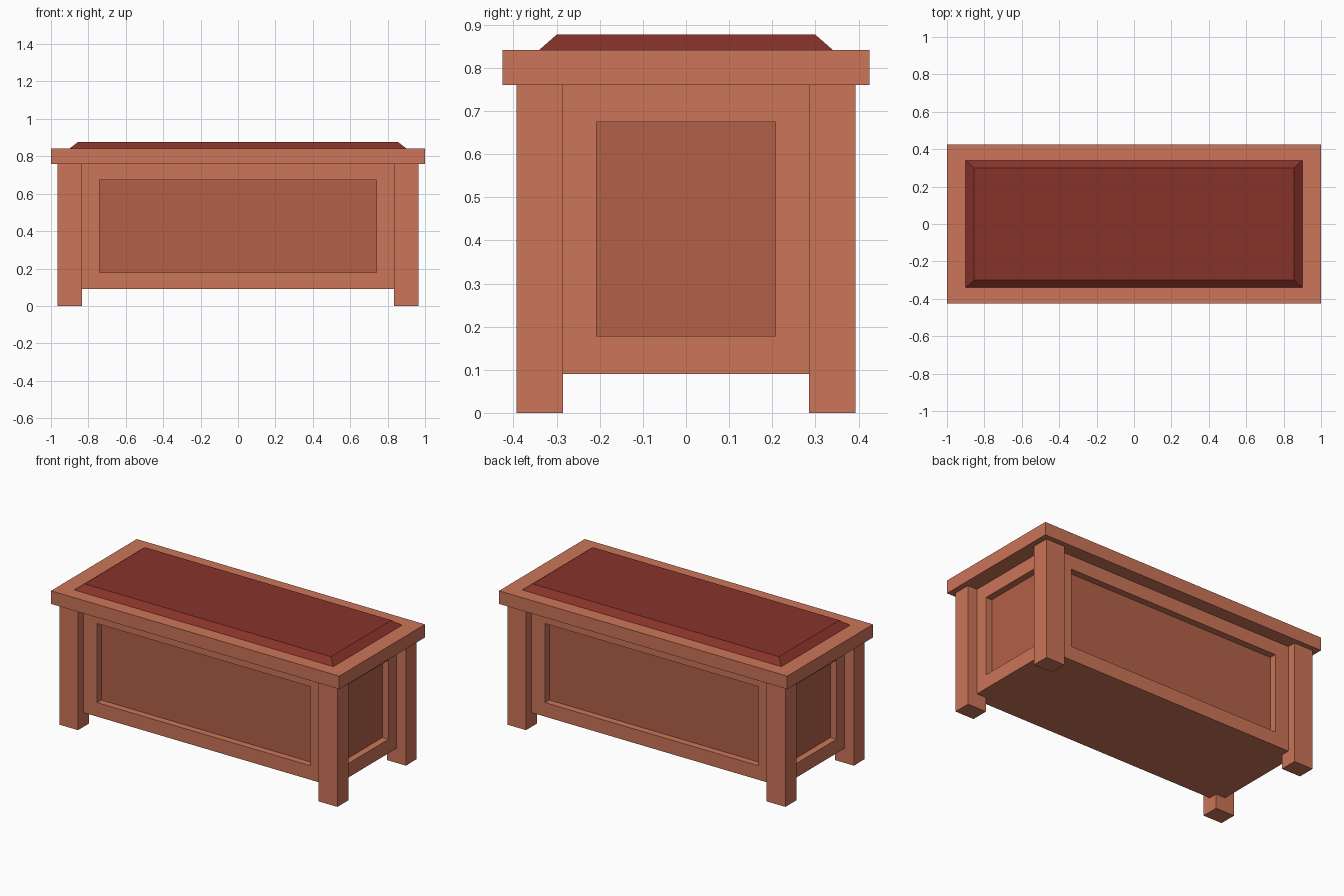
import bpy, bmesh

if "Cube" in bpy.data.objects:
    bpy.data.objects.remove(bpy.data.objects["Cube"])


def material(name, rgb):
    m = bpy.data.materials.new(name)
    m.diffuse_color = (*rgb, 1)
    m.use_nodes = True
    m.node_tree.nodes["Principled BSDF"].inputs["Base Color"].default_value = m.diffuse_color
    return m


wood = material("wood", (0.604, 0.178, 0.098))
panel_wood = material("panel_wood", (0.448, 0.118, 0.065))
red = material("red_cushion", (0.243, 0.033, 0.023))


def finish(name, bm, *mats):
    mesh = bpy.data.meshes.new(name)
    bm.to_mesh(mesh)
    bm.free()
    for m in mats:
        mesh.materials.append(m)
    ob = bpy.data.objects.new(name, mesh)
    bpy.context.collection.objects.link(ob)
    return ob


def box(x0, x1, y0, y1, z0, z1):
    bm = bmesh.new()
    bmesh.ops.create_cube(bm, size=1)
    for v in bm.verts:
        v.co = (x1 if v.co.x > 0 else x0,
                y1 if v.co.y > 0 else y0,
                z1 if v.co.z > 0 else z0)
    bm.normal_update()
    return bm


# Chest body with a sunken panel on each of the four sides
bm = box(-0.9, 0.9, -0.34, 0.34, 0.09, 0.76)
sides = [f for f in bm.faces if abs(f.normal.z) < 0.5]
bmesh.ops.inset_individual(bm, faces=sides, thickness=0.05)
for f in sides:
    wide = abs(f.normal.y) > 0.5
    axis, half = (0, 0.74) if wide else (1, 0.207)
    for v in f.verts:
        v.co[axis] = half if v.co[axis] > 0 else -half
        v.co.z = 0.674 if v.co.z > 0.4 else 0.178
bm.normal_update()
bmesh.ops.inset_individual(bm, faces=sides, thickness=0, depth=-0.042)
for f in sides:
    f.material_index = 1
finish("chest_body", bm, wood, panel_wood)

# Corner legs
for sx, side in ((-1, "left"), (1, "right")):
    for sy, end in ((-1, "front"), (1, "back")):
        cx, cy = sx * 0.9, sy * 0.339
        finish(f"{end}_{side}_leg",
               box(cx - 0.065, cx + 0.065, cy - 0.054, cy + 0.054, 0, 0.76), wood)

# Overhanging lid
finish("lid", box(-1, 1, -0.425, 0.425, 0.76, 0.842), wood)

# Cushion with sloping edges
bm = box(-0.9, 0.9, -0.34, 0.34, 0.842, 0.877)
for v in bm.verts:
    if v.co.z > 0.86:
        v.co.x *= 0.855 / 0.9
        v.co.y *= 0.30 / 0.34
finish("cushion", bm, red)
